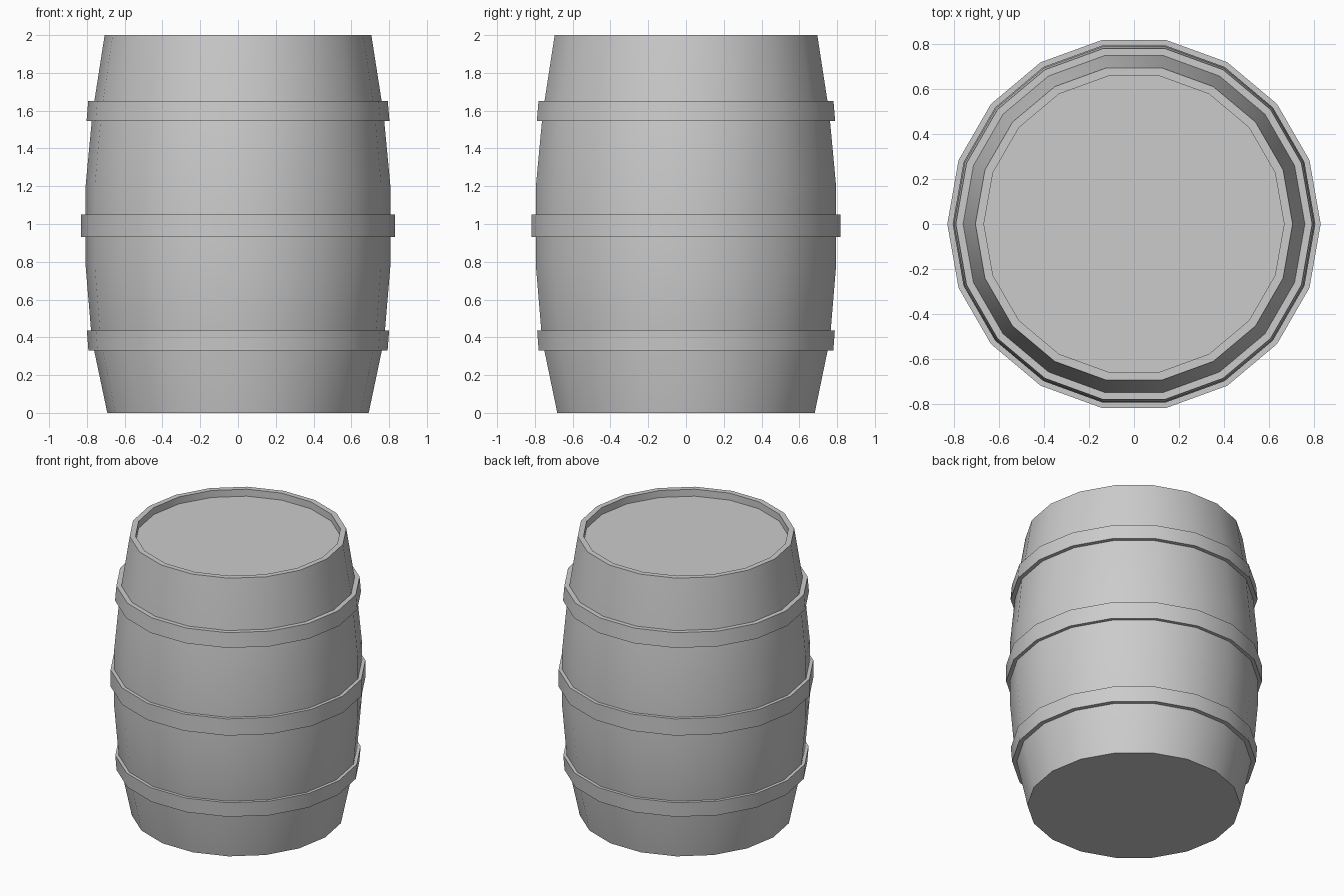
import bpy, bmesh
from math import cos, sin, radians, tau

if "Cube" in bpy.data.objects:
    bpy.data.objects.remove(bpy.data.objects["Cube"])

SIDES = 18


def lathe(name, profile, loop=False):
    """Turn an (r, z) profile around z; open profiles get end caps."""
    bm = bmesh.new()
    rings = [[bm.verts.new((r * cos(tau * i / SIDES), r * sin(tau * i / SIDES), z))
              for i in range(SIDES)] for r, z in profile]
    pairs = list(zip(rings, rings[1:]))
    if loop:
        pairs.append((rings[-1], rings[0]))
    else:
        bm.faces.new(rings[0])
        bm.faces.new(rings[-1])
    for a, b in pairs:
        for i in range(SIDES):
            j = (i + 1) % SIDES
            bm.faces.new((a[i], a[j], b[j], b[i]))
    bmesh.ops.recalc_face_normals(bm, faces=bm.faces[:])
    mesh = bpy.data.meshes.new(name)
    bm.to_mesh(mesh)
    bm.free()
    ob = bpy.data.objects.new(name, mesh)
    bpy.context.collection.objects.link(ob)
    bpy.ops.object.select_all(action='DESELECT')
    ob.select_set(True)
    bpy.context.view_layer.objects.active = ob
    bpy.ops.object.shade_smooth_by_angle(angle=radians(30))
    return ob


# Bulging body with a raised rim and recessed lid
lathe("barrel_body", [(0.692, 0), (0.774, 0.39), (0.807, 0.78), (0.807, 1.2),
                      (0.77, 1.59), (0.706, 2.0), (0.668, 2.0), (0.668, 1.95)])

# Hoops: bottom z, top z, outer radius at bottom and top
hoops = {"lower_hoop": (0.33, 0.435, 0.792, 0.80),
         "middle_hoop": (0.93, 1.05, 0.831, 0.831),
         "upper_hoop": (1.545, 1.65, 0.802, 0.793)}
for name, (z0, z1, r0, r1) in hoops.items():
    lathe(name, [(r0, z0), (r1, z1), (r1 - 0.05, z1), (r0 - 0.05, z0)], loop=True)
